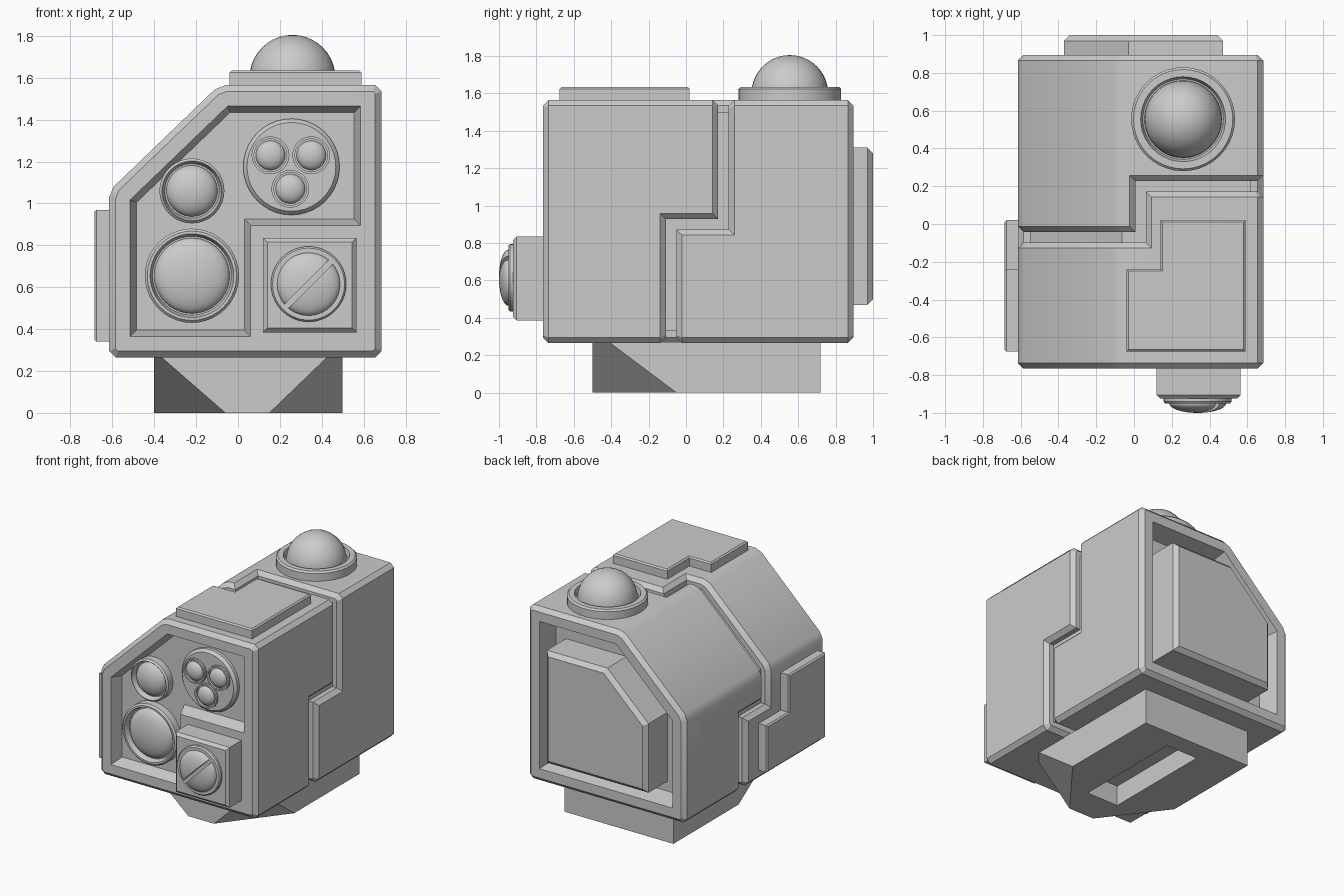
import bpy, bmesh, math
from mathutils import Matrix, Vector

cube = bpy.data.objects.get("Cube")
if cube:
    bpy.data.objects.remove(cube, do_unlink=True)

GREY = (0.6, 0.6, 0.6, 1)
paint = bpy.data.materials.new("plain_grey")
paint.use_nodes = True
paint.diffuse_color = GREY
paint.node_tree.nodes["Principled BSDF"].inputs["Base Color"].default_value = GREY

# Mappings from a flat outline (u, v) and a height to space
FRONT = lambda u, v, h: (u, h, v)
TOP = lambda u, v, h: (u, v, h)
SIDE = lambda u, v, h: (h, u, v)


def finish(name, bm):
    bmesh.ops.recalc_face_normals(bm, faces=bm.faces)
    mesh = bpy.data.meshes.new(name)
    bm.to_mesh(mesh)
    bm.free()
    mesh.materials.append(paint)
    ob = bpy.data.objects.new(name, mesh)
    bpy.context.scene.collection.objects.link(ob)
    bpy.ops.object.select_all(action='DESELECT')
    ob.select_set(True)
    bpy.context.view_layer.objects.active = ob
    bpy.ops.object.shade_smooth_by_angle()


def inset(pts, d):
    """Move every side of a counter-clockwise outline inward by d."""
    out = []
    for i in range(len(pts)):
        p, q, r = Vector(pts[i - 1]), Vector(pts[i]), Vector(pts[(i + 1) % len(pts)])
        a, b = (q - p).normalized(), (r - q).normalized()
        na, nb = Vector((-a.y, a.x)), Vector((-b.y, b.x))
        out.append(tuple(q + (na + nb) * (d / (1 + na.dot(nb)))))
    return out


def ring(bm, pts, d, h, place):
    return [bm.verts.new(place(u, v, h)) for u, v in inset(pts, d)]


def strip(bm, a, b):
    for i in range(len(a)):
        j = (i + 1) % len(a)
        bm.faces.new((a[i], a[j], b[j], b[i]))


def pocket(bm, rim, mouth, floor, normal):
    """Flat face inside rim with a sunken hole from mouth to floor."""
    strip(bm, mouth, floor)
    bm.faces.new(floor)
    edges = [bm.edges.get((loop[i - 1], loop[i])) for loop in (rim, mouth) for i in range(len(loop))]
    bmesh.ops.triangle_fill(bm, use_beauty=True, edges=edges, normal=normal)


def slab(name, pts, levels, place):
    """Stack of inset outlines; levels are (height, inset)."""
    bm = bmesh.new()
    loops = [ring(bm, pts, d, h, place) for h, d in levels]
    for a, b in zip(loops, loops[1:]):
        strip(bm, a, b)
    bm.faces.new(loops[0])
    bm.faces.new(loops[-1])
    finish(name, bm)


def spun(profile, steps=40):
    bm = bmesh.new()
    vs = [bm.verts.new((r, 0, h)) for r, h in profile]
    es = [bm.edges.new(pair) for pair in zip(vs, vs[1:])]
    bmesh.ops.spin(bm, geom=vs + es, cent=(0, 0, 0), axis=(0, 0, 1), angle=math.tau, steps=steps)
    bmesh.ops.remove_doubles(bm, verts=bm.verts, dist=0.0001)
    return bm


def mount(name, bm, pos, forward=True):
    turn = Matrix.Rotation(math.pi / 2, 4, 'X') if forward else Matrix()
    bm.transform(Matrix.Translation(pos) @ turn)
    finish(name, bm)


def dome(r, base, height, n=10):
    angles = [i * math.pi / 2 / n for i in range(n)]
    return [(r * math.cos(a), base + height * math.sin(a)) for a in angles] + [(0, base + height)]


def lens(name, pos, outer, r, rim, base, height, forward=True):
    edge = 0.012
    collar = [(outer, 0), (outer, rim - edge), (outer - edge, rim), (r + 0.02, rim), (r + 0.008, base)]
    mount(name, spun(collar + dome(r, base, height)), pos, forward)


# Shell outline, seen from the front, and the same with its corners cut
BEVEL, GAP, GROOVE = 0.03, 0.028, 0.065
FACE, BACK = -0.765, 0.895
outline = [(-0.615, 0.265), (0.685, 0.265), (0.685, 1.565), (-0.09, 1.565), (-0.615, 1.06)]
cut_outline = []
for i, corner in enumerate(outline):
    c = Vector(corner)
    for other in (outline[i - 1], outline[(i + 1) % len(outline)]):
        cut_outline.append(tuple(c + (Vector(other) - c).normalized() * BEVEL))

# Groove centre line on each side: y before, y after, axis and place of the step
REAR, MID, LOW = 0.2, -0.07, -0.08
steps = [(REAR, LOW, 0, 0.025), (LOW, REAR, 1, 0.9), (REAR, MID, 0, 0.035),
         (MID, MID, 0, 0), (MID, REAR, 1, 0.81)]


def groove_loop(bm, d, depth):
    """Groove edge moved d forward and sunk by depth, as one vertex list per side."""
    pts, sides = inset(cut_outline, depth), []
    for k, (y0, y1, axis, at) in enumerate(steps):
        a, b = Vector(pts[2 * k + 1]), Vector(pts[(2 * k + 2) % len(pts)])
        path = [(a, y0), (b, y1)]
        if y0 != y1:
            along = math.copysign(1, b[axis] - a[axis]) * math.copysign(1, y1 - y0)
            m = a.lerp(b, (at + d * along - a[axis]) / (b[axis] - a[axis]))
            path[1:1] = [(m, y0), (m, y1)]
        sides.append([bm.verts.new((p.x, y - d, p.y)) for p, y in path])
    return sides


def half_shell(name, cap, facing, hole, hole_depth):
    """One end of the shell; facing is -1 for the front and 1 for the back."""
    bm = bmesh.new()
    rim = ring(bm, cut_outline, BEVEL, cap, FRONT)
    edge = ring(bm, cut_outline, 0, cap - facing * BEVEL, FRONT)
    strip(bm, rim, edge)
    lip = groove_loop(bm, -facing * (GAP + BEVEL), 0)
    for k, side in enumerate(lip):
        a, b, c = edge[2 * k + 1], edge[(2 * k + 2) % len(edge)], edge[2 * k]
        bm.faces.new([a, b] + side[::-1])
        bm.faces.new((c, a, side[0], lip[k - 1][-1]))
    wall = groove_loop(bm, -facing * GAP, BEVEL)
    foot = groove_loop(bm, -facing * GAP, GROOVE)
    loops = [sum(sides, []) for sides in (lip, wall, foot)]
    strip(bm, loops[0], loops[1])
    strip(bm, loops[1], loops[2])
    mouth = ring(bm, hole, 0, cap, FRONT)
    floor = ring(bm, hole, 0.03, cap - facing * hole_depth, FRONT)
    pocket(bm, rim, mouth, floor, (0, facing, 0))
    finish(name, bm)


# Front half with a notched recess, back half with a plain one
frame = inset(outline, 0.1)
bottom, side = frame[0][1], frame[1][0]
notched = [frame[0], (0.06, bottom), (0.06, 0.895), (side, 0.895)] + frame[2:]
SUNK = 0.09
FLOOR = FACE + SUNK
half_shell("front_shell", FACE, -1, notched, SUNK)
half_shell("back_shell", BACK, 1, frame, 0.15)

# Inner core forming the groove floor
slab("inner_core", outline, [(-0.6, GROOVE), (0.7, GROOVE)], FRONT)

# Back panel
panel = [(-0.37, 0.47), (0.47, 0.47), (0.47, 1.31), (-0.03, 1.31), (-0.37, 0.985)]
slab("back_panel", panel, [(0.72, 0), (0.97, 0), (1.0, 0.03)], FRONT)

# L-shaped plates on the roof and the right flank
roof = [(-0.04, -0.675), (0.59, -0.675), (0.59, 0.02), (0.14, 0.02), (0.14, -0.24), (-0.04, -0.24)]
slab("roof_plate", roof, [(1.55, 0), (1.625, 0), (1.635, 0.01)], TOP)
flank = [(-0.675, 0.34), (0.02, 0.34), (0.02, 0.69), (-0.24, 0.69), (-0.24, 0.97), (-0.675, 0.97)]
slab("flank_plate", flank, [(-0.6, 0), (-0.675, 0), (-0.685, 0.01)], SIDE)

# Foot with cut front corners and a slot underneath
X0, X1, Y0, Y1 = -0.4, 0.5, -0.5, 0.72
bm = bmesh.new()
foot_loops = []
for z, lx, ly, rx, ry in [(0.27, 0.03, 0.04, 0.07, 0.09), (0, 0.34, 0.45, 0.35, 0.45)]:
    plan = [(X0 + lx, Y0), (X1 - rx, Y0), (X1, Y0 + ry), (X1, Y1), (X0, Y1), (X0, Y0 + ly)]
    foot_loops.append(ring(bm, plan, 0, z, TOP))
strip(bm, foot_loops[0], foot_loops[1])
bm.faces.new(foot_loops[0])
slot = [(-0.07, -0.26), (0.19, -0.26), (0.19, 0.575), (-0.07, 0.575)]
pocket(bm, foot_loops[1], ring(bm, slot, 0, 0, TOP), ring(bm, slot, 0, 0.15, TOP), (0, 0, -1))
finish("foot", bm)

# Roof beacon and front lenses
lens("roof_dome", (0.26, 0.555, 1.565), 0.275, 0.205, 0.07, 0.035, 0.205, False)
lens("large_lens", (-0.22, FLOOR, 0.655), 0.225, 0.18, 0.065, 0.025, 0.063)
lens("small_lens", (-0.22, FLOOR, 1.06), 0.155, 0.122, 0.065, 0.025, 0.063)

# Disc with three little lenses
disc = [(0.23, 0), (0.23, 0.025), (0.212, 0.045), (0, 0.045)]
mount("cluster_disc", spun(disc), (0.255, FLOOR, 1.175))
for i, (x, z) in enumerate([(0.155, 1.23), (0.35, 1.23), (0.25, 1.07)]):
    lens("cluster_lens_%d" % (i + 1), (x, FLOOR - 0.045, z), 0.09, 0.07, 0.022, 0.008, 0.037)

# Block with a slotted screw made of two half domes
block = [(0.12, 0.385), (0.565, 0.385), (0.565, 0.835), (0.12, 0.835)]
slab("screw_block", block, [(-0.75, 0), (-0.905, 0), (-0.925, 0.02)], FRONT)
screw_at = (0.337, -0.92, 0.615)
mount("screw_collar", spun([(0.18, 0), (0.18, 0.02), (0.172, 0.03), (0, 0.03)]), screw_at)
for name, s in (("screw_head_upper", 1), ("screw_head_lower", -1)):
    bm = spun([(0, 0.02), (0.15, 0.02)] + dome(0.15, 0.03, 0.05))
    across = Vector((-s, s, 0)).normalized()
    cut = bmesh.ops.bisect_plane(bm, geom=bm.verts[:] + bm.edges[:] + bm.faces[:], dist=0.0001,
                                 plane_co=across * 0.014, plane_no=across, clear_inner=True)
    rim = [e for e in cut["geom_cut"] if isinstance(e, bmesh.types.BMEdge)]
    bmesh.ops.triangle_fill(bm, use_beauty=True, edges=rim)
    mount(name, bm, screw_at)
